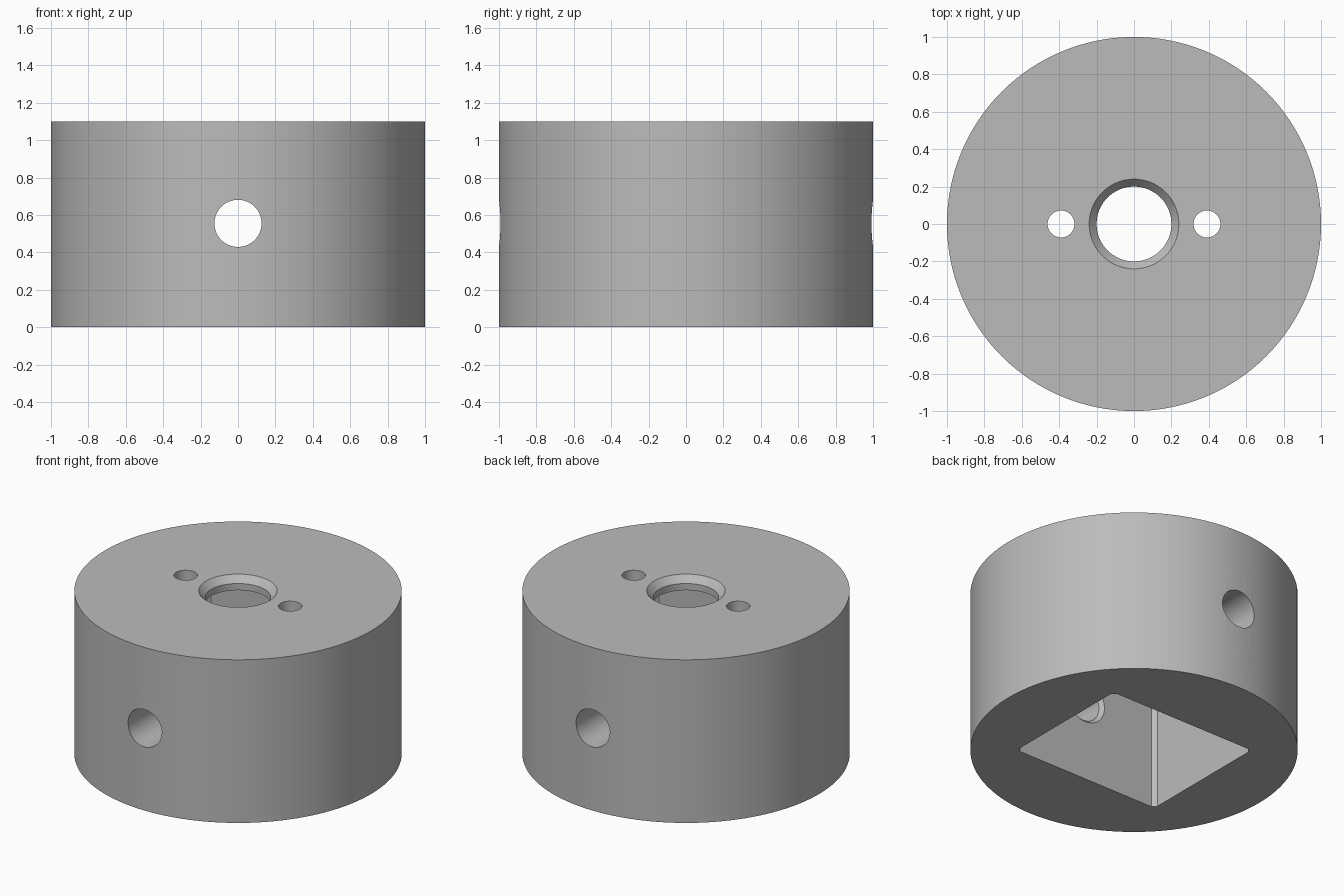
import bpy
import math

if "Cube" in bpy.data.objects:
    bpy.data.objects.remove(bpy.data.objects["Cube"], do_unlink=True)

HEIGHT = 1.1
CAP = 0.09            # thickness left above the pocket
POCKET_X, POCKET_Y = 0.55, 0.46
SIDE_R, SIDE_Z = 0.126, 0.555


def material(name, value):
    mat = bpy.data.materials.new(name)
    mat.use_nodes = True
    colour = (value, value, value, 1)
    mat.diffuse_color = colour
    mat.node_tree.nodes["Principled BSDF"].inputs["Base Color"].default_value = colour
    return mat


def cone(name, r_low, r_high, depth, location, rotation=(0, 0, 0), sides=64):
    bpy.ops.mesh.primitive_cone_add(vertices=sides, radius1=r_low, radius2=r_high,
                                    depth=depth, location=location, rotation=rotation)
    obj = bpy.context.object
    obj.name = name
    return obj


def cut(target, cutter):
    mod = target.modifiers.new("cut", "BOOLEAN")
    mod.operation = "DIFFERENCE"
    mod.solver = "EXACT"
    mod.object = cutter
    bpy.context.view_layer.objects.active = target
    bpy.ops.object.modifier_apply(modifier=mod.name)
    bpy.data.objects.remove(cutter, do_unlink=True)


# Round body
body = cone("round_housing", 1, 1, HEIGHT, (0, 0, HEIGHT / 2), sides=128)
body.data.materials.append(material("plain grey", 0.5))

# Rectangular pocket, open at the bottom, with small corner chamfers
c = 0.026
corners = []
for sx, sy in ((1, 1), (-1, 1), (-1, -1), (1, -1)):
    pair = [(sx * POCKET_X, sy * (POCKET_Y - c)), (sx * (POCKET_X - c), sy * POCKET_Y)]
    corners += pair if sx * sy > 0 else pair[::-1]
levels = (-0.1, HEIGHT - CAP)
n = len(corners)
mesh = bpy.data.meshes.new("pocket")
mesh.from_pydata([(x, y, z) for z in levels for x, y in corners], [],
                 [tuple(reversed(range(n))), tuple(range(n, 2 * n))]
                 + [(i, (i + 1) % n, (i + 1) % n + n, i + n) for i in range(n)])
pocket = bpy.data.objects.new("pocket", mesh)
bpy.context.collection.objects.link(pocket)
cut(body, pocket)

# Central bore with a countersunk top edge
cut(body, cone("bore", 0.2, 0.2, 0.4, (0, 0, HEIGHT)))
cut(body, cone("countersink", 0.2, 0.28, 0.09, (0, 0, HEIGHT)))

# Small holes either side of the bore
for side in (-1, 1):
    cut(body, cone("small_hole", 0.072, 0.072, 0.4, (side * 0.39, 0, HEIGHT), sides=48))

# Cross hole from front to back, its inner edges chamfered
cut(body, cone("cross_hole", SIDE_R, SIDE_R, 2.4, (0, 0, SIDE_Z), (math.pi / 2, 0, 0)))
for side in (-1, 1):
    cut(body, cone("inner_chamfer", SIDE_R + 0.048, SIDE_R, 0.048,
                   (0, side * POCKET_Y, SIDE_Z), (-side * math.pi / 2, 0, 0)))

# Smooth round walls, sharp edges
bpy.ops.object.select_all(action="DESELECT")
body.select_set(True)
bpy.context.view_layer.objects.active = body
bpy.ops.object.shade_smooth_by_angle(angle=math.radians(25))
